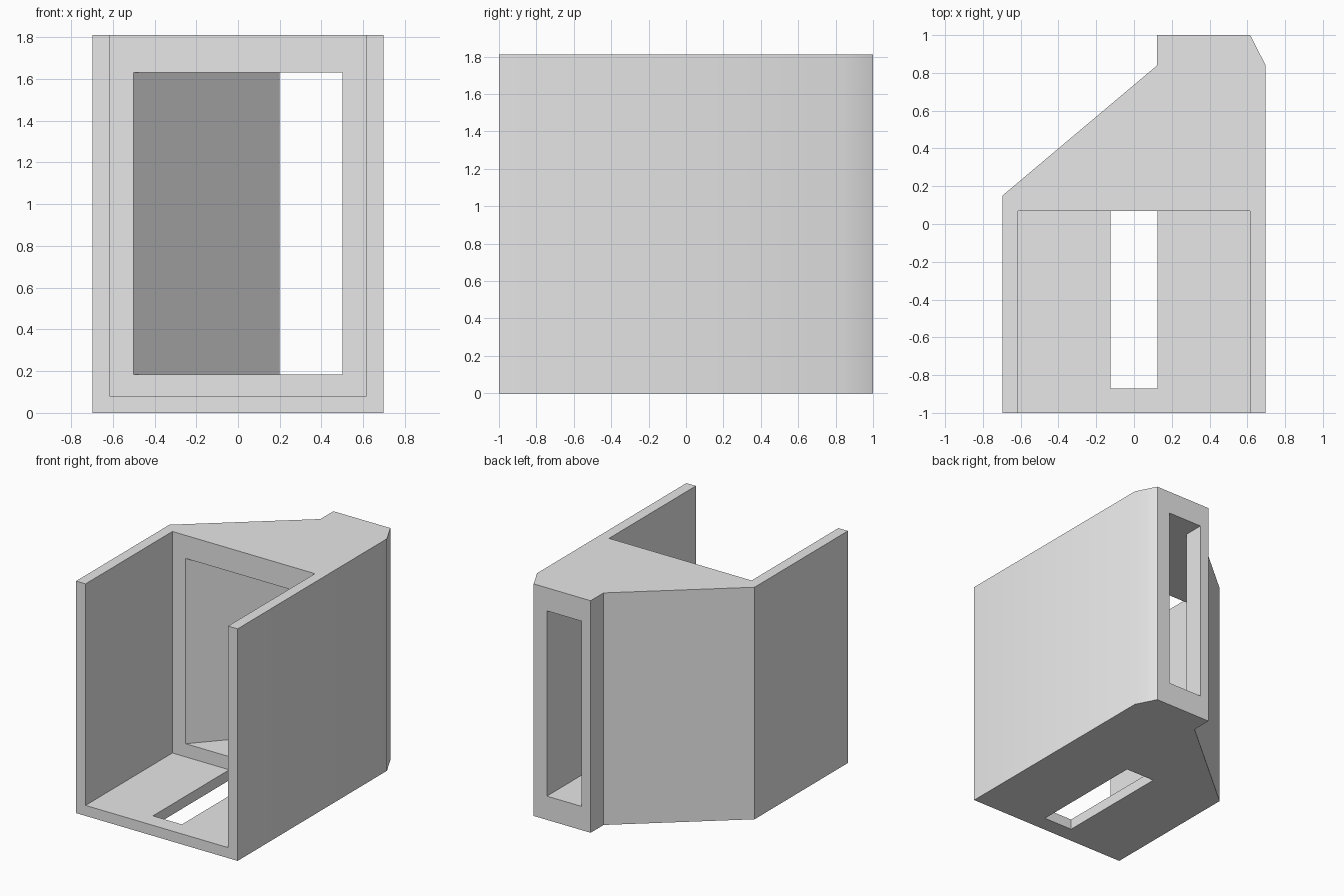
import bpy
import bmesh
import math

H = 1.81

cube = bpy.data.objects.get("Cube")
if cube:
    bpy.data.objects.remove(cube, do_unlink=True)

grey = bpy.data.materials.new("plain grey")
grey.use_nodes = True
colour = (0.8, 0.8, 0.8, 1)
grey.diffuse_color = colour
grey.node_tree.nodes["Principled BSDF"].inputs["Base Color"].default_value = colour


def prism(name, outline, z0, z1):
    """Extrude a plan outline from z0 up to z1."""
    bm = bmesh.new()
    base = bm.faces.new([bm.verts.new((x, y, z0)) for x, y in outline])
    top = bmesh.ops.extrude_face_region(bm, geom=[base])["geom"]
    bmesh.ops.translate(bm, vec=(0, 0, z1 - z0),
                        verts=[v for v in top if isinstance(v, bmesh.types.BMVert)])
    bmesh.ops.recalc_face_normals(bm, faces=bm.faces)
    mesh = bpy.data.meshes.new(name)
    bm.to_mesh(mesh)
    bm.free()
    mesh.materials.append(grey)
    obj = bpy.data.objects.new(name, mesh)
    bpy.context.collection.objects.link(obj)
    return obj


def rect(x0, x1, y0, y1):
    return [(x0, y0), (x1, y0), (x1, y1), (x0, y1)]


# Outer body with sloped back and narrow outlet collar
housing = prism("duct_housing", [(-0.697, -1), (0.697, -1), (0.697, 0.84), (0.615, 1),
                                 (0.123, 1), (0.123, 0.84), (-0.697, 0.15)], 0, H)

# Open front pocket, floor slot, and tapering duct through to the back
cutters = [
    prism("pocket_cutter", rect(-0.615, 0.615, -1.2, 0.07), 0.082, H + 0.2),
    prism("slot_cutter", rect(-0.125, 0.125, -0.87, 0.07), -0.2, 0.12),
    prism("duct_cutter", [(-0.5, 0.07), (-0.5, 0), (0.5, 0), (0.5, 1.2),
                          (0.2, 1.2), (0.2, 0.84)], 0.185, 1.63),
]

bpy.ops.object.select_all(action="DESELECT")
bpy.context.view_layer.objects.active = housing
housing.select_set(True)
for cutter in cutters:
    mod = housing.modifiers.new(cutter.name, "BOOLEAN")
    mod.operation = "DIFFERENCE"
    mod.solver = "EXACT"
    mod.object = cutter
    bpy.ops.object.modifier_apply(modifier=mod.name)
for cutter in cutters:
    bpy.data.objects.remove(cutter, do_unlink=True)

# Soft transition at the shallow chamfer, sharp elsewhere
bpy.ops.object.shade_smooth_by_angle(angle=math.radians(30))
